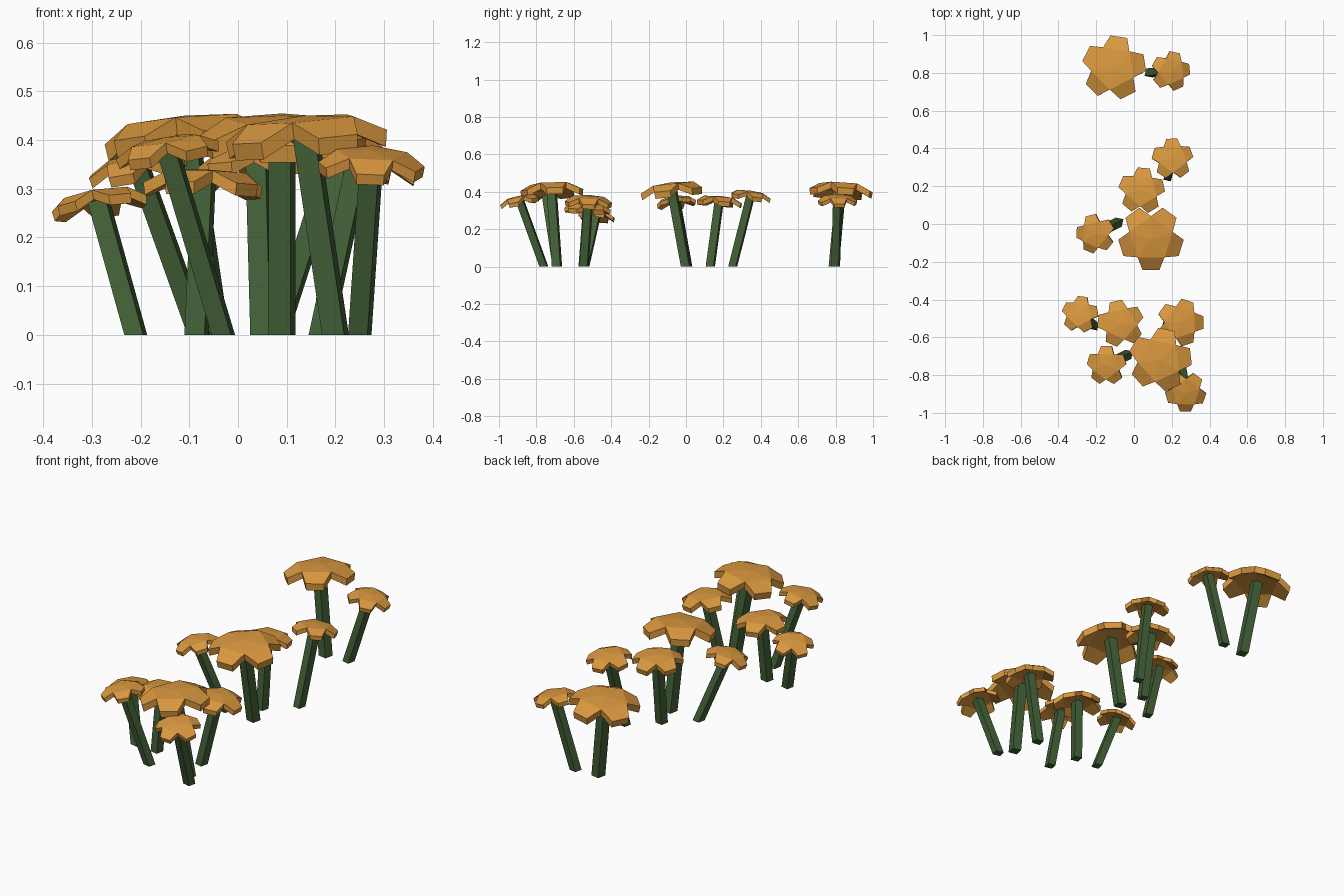
import bpy, bmesh, math
from mathutils import Vector, Matrix

if "Cube" in bpy.data.objects:
    bpy.data.objects.remove(bpy.data.objects["Cube"])


def material(name, rgb):
    m = bpy.data.materials.new(name)
    m.diffuse_color = (*rgb, 1.0)
    m.use_nodes = True
    m.node_tree.nodes["Principled BSDF"].inputs["Base Color"].default_value = m.diffuse_color
    return m


ORANGE = material("petal orange", (0.70, 0.315, 0.05))
GREEN = material("stem green", (0.055, 0.118, 0.038))


def add_object(name, bm, mat):
    bmesh.ops.recalc_face_normals(bm, faces=bm.faces[:])
    mesh = bpy.data.meshes.new(name)
    bm.to_mesh(mesh)
    bm.free()
    mesh.materials.append(mat)
    bpy.context.collection.objects.link(bpy.data.objects.new(name, mesh))


# Square stem, cut level at the ground and leaning towards its flower
def stem(name, base, top, width):
    bm = bmesh.new()
    rings = []
    for c in (base, top):
        rings.append([bm.verts.new(c + Vector((
            width * 0.7071 * math.cos(math.radians(33 + 90 * k)),
            width * 0.7071 * math.sin(math.radians(33 + 90 * k)), 0)))
            for k in range(4)])
    lo, hi = rings
    for k in range(4):
        j = (k + 1) % 4
        bm.faces.new((lo[k], lo[j], hi[j], hi[k]))
    bm.faces.new(lo[::-1])
    bm.faces.new(hi)
    add_object(name, bm, GREEN)


# Five-petalled flower: shallow centre, petals bent down, hollow underside
def flower(name, apex, radius, phase, axis):
    bm = bmesh.new()
    layers = []
    for shrink, drop in ((1.0, 0.0), (0.97, -0.21)):
        centre = bm.verts.new((0, 0, drop))
        ring = []
        for i in range(5):
            a = phase + i * 72
            for turn, r, z in ((-15.1, 1.035, -0.26), (15.1, 1.035, -0.26),
                               (36, 0.72, -0.05)):
                t = math.radians(a + turn)
                ring.append(bm.verts.new((r * shrink * math.cos(t),
                                          r * shrink * math.sin(t), z + drop)))
        for i in range(5):
            left, right = ring[3 * i - 1], ring[3 * i + 2]
            bm.faces.new((centre, left, right))
            bm.faces.new((left, ring[3 * i], ring[3 * i + 1], right))
        layers.append(ring)
    up, low = layers
    for k in range(15):
        j = (k + 1) % 15
        bm.faces.new((up[k], low[k], low[j], up[j]))
    tilt = Vector((0, 0, 1)).rotation_difference(axis).to_matrix().to_4x4()
    bm.transform(Matrix.Translation(apex) @ tilt @ Matrix.Scale(radius, 4))
    add_object(name, bm, ORANGE)


# flower x, y, z of the crown, radius, petal angle, stem base x, y
PLANTS = [
    (-0.11, 0.83, 0.450, 0.166, 9, -0.045, 0.79),
    (0.20, 0.81, 0.380, 0.102, 6, 0.08, 0.80),
    (0.205, 0.35, 0.405, 0.107, 20, 0.18, 0.25),
    (0.04, 0.18, 0.378, 0.120, 13, 0.05, 0.13),
    (-0.21, -0.055, 0.370, 0.102, 32, -0.08, 0.01),
    (0.09, -0.08, 0.450, 0.168, 54, 0.09, 0.00),
    (-0.29, -0.475, 0.295, 0.096, 10, -0.21, -0.54),
    (-0.07, -0.525, 0.340, 0.121, 30, -0.085, -0.55),
    (0.25, -0.52, 0.378, 0.122, 0, 0.17, -0.545),
    (0.135, -0.72, 0.450, 0.164, 6, 0.20, -0.69),
    (-0.15, -0.75, 0.405, 0.103, 18, -0.03, -0.69),
    (0.275, -0.895, 0.378, 0.106, 53, 0.25, -0.76),
]

for n, (x, y, z, r, phase, bx, by) in enumerate(PLANTS, 1):
    apex, base = Vector((x, y, z)), Vector((bx, by, 0))
    lean = apex - base
    axis = Vector((lean.x * 0.6, lean.y * 0.6, lean.z)).normalized()
    flower(f"flower_{n}", apex, r, phase, axis)
    stem(f"stem_{n}", base, apex - axis * r * 0.17, 0.03 + r * 0.1)
